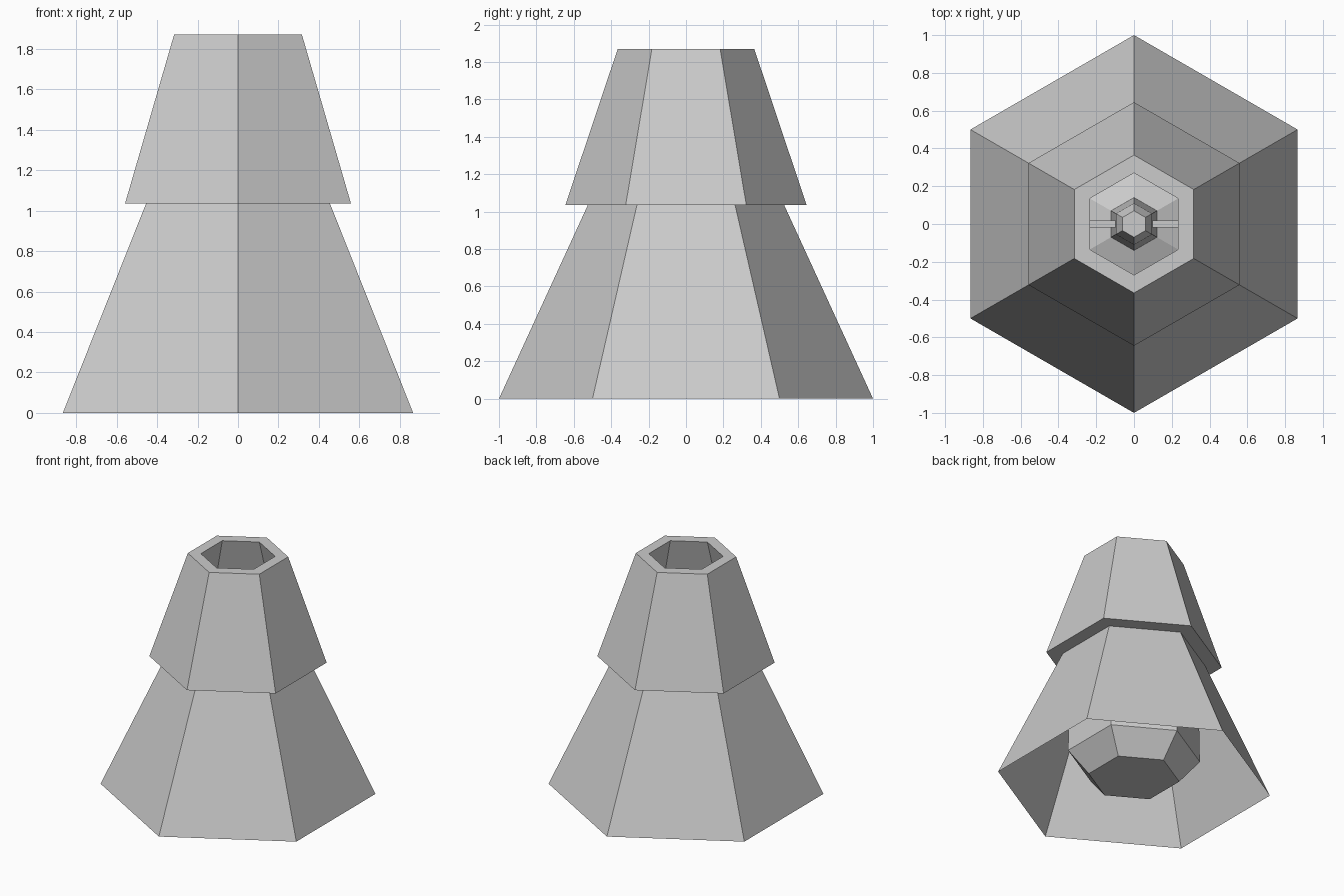
import bpy, bmesh, math

if "Cube" in bpy.data.objects:
    bpy.data.objects.remove(bpy.data.objects["Cube"])


def hex_loft(name, profile, cap_start=False, cap_end=False):
    """Loft six-sided rings given as (radius, height), a corner on the y axis."""
    bm = bmesh.new()
    rings = []
    for r, z in profile:
        ring = []
        for i in range(6):
            a = math.radians(90 + 60 * i)
            ring.append(bm.verts.new((r * math.cos(a), r * math.sin(a), z)))
        rings.append(ring)
    for low, high in zip(rings, rings[1:]):
        for i in range(6):
            j = (i + 1) % 6
            bm.faces.new((low[i], low[j], high[j], high[i]))
    if cap_start:
        bm.faces.new(rings[0][::-1])
    if cap_end:
        bm.faces.new(rings[-1])
    mesh = bpy.data.meshes.new(name)
    bm.to_mesh(mesh)
    bm.free()
    obj = bpy.data.objects.new(name, mesh)
    bpy.context.collection.objects.link(obj)
    return obj


# Lower flared skirt, open with a thin lip
hex_loft("bell_skirt", [(1.0, 0.0), (0.525, 1.035)])

# Overhanging upper tier with flat top rim and inner wall
hex_loft("bell_crown", [(0.525, 1.035), (0.645, 1.035), (0.365, 1.87),
                        (0.27, 1.87), (0.525, 1.035)])

# Clapper weight hanging inside the skirt
hex_loft("clapper_weight", [(0.333, 0.05), (0.485, 0.23), (0.48, 0.5),
                            (0.33, 0.68), (0.14, 0.75)], cap_start=True, cap_end=True)

# Tapered clapper stem
hex_loft("clapper_stem", [(0.14, 0.75), (0.11, 1.2), (0.07, 1.3)], cap_end=True)

# Cross bar carrying the stem
bpy.ops.mesh.primitive_cube_add(size=1, location=(0, 0, 1.15))
bar = bpy.context.object
bar.name = "cross_bar"
bar.scale = (0.84, 0.036, 0.036)
